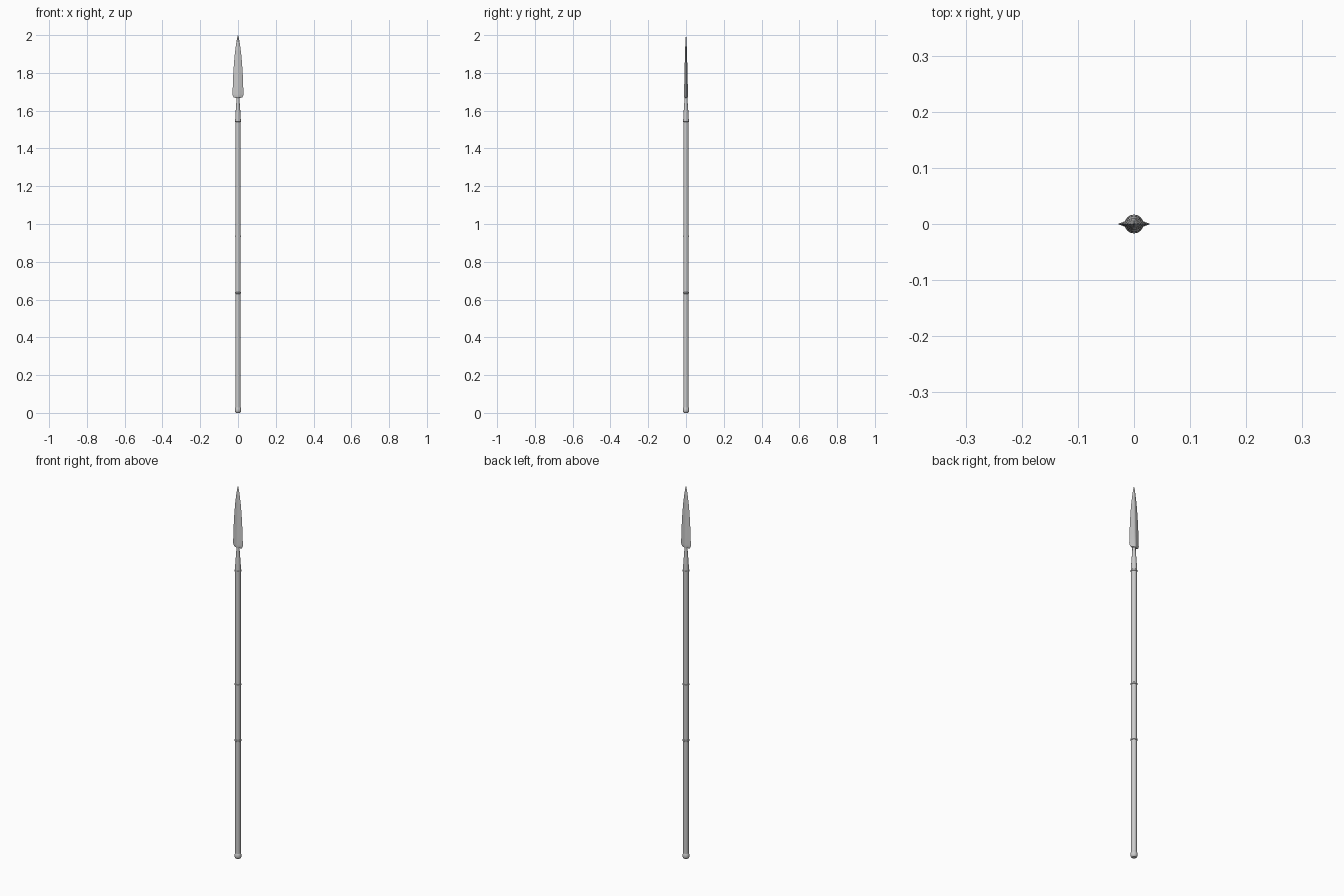
import bpy, bmesh, math

if "Cube" in bpy.data.objects:
    bpy.data.objects.remove(bpy.data.objects["Cube"])


def finish(name, bm, angle=35):
    bmesh.ops.recalc_face_normals(bm, faces=bm.faces)
    me = bpy.data.meshes.new(name)
    bm.to_mesh(me)
    bm.free()
    ob = bpy.data.objects.new(name, me)
    bpy.context.collection.objects.link(ob)
    bpy.ops.object.select_all(action='DESELECT')
    ob.select_set(True)
    bpy.context.view_layer.objects.active = ob
    bpy.ops.object.shade_smooth_by_angle(angle=math.radians(angle))
    return ob


def loft(name, rings, angle=35):
    """Skin a stack of closed point rings and cap both ends."""
    bm = bmesh.new()
    loops = [[bm.verts.new(p) for p in ring] for ring in rings]
    n = len(loops[0])
    for a, b in zip(loops, loops[1:]):
        for i in range(n):
            j = (i + 1) % n
            bm.faces.new((a[i], a[j], b[j], b[i]))
    bm.faces.new(loops[0][::-1])
    bm.faces.new(loops[-1])
    return finish(name, bm, angle)


def turned(name, profile, sides=16):
    """Round part from (radius, z) pairs."""
    return loft(name, [[(r * math.cos(2 * math.pi * i / sides),
                         r * math.sin(2 * math.pi * i / sides), z)
                        for i in range(sides)] for r, z in profile])


def blade_ring(w, t, z):
    """Flattened diamond section with a raised, rounded midrib."""
    quarter = [(w, 0), (w * 0.4, t * 0.6), (w * 0.17, t * 0.92)]
    right = quarter + [(0, t)]
    left = [(-x, y) for x, y in quarter[::-1]]
    top = right + left
    bottom = [(x, -y) for x, y in top[-2:0:-1]]
    return [(x, y, z) for x, y in top + bottom]


# Long wooden shaft
turned("shaft", [(0.0138, 0.02), (0.0138, 1.55)])

# Thin bands at the grip and below the socket
for label, z in (("lower_grip_band", 0.635), ("upper_grip_band", 0.935),
                 ("socket_band", 1.545)):
    turned(label, [(0.0135, z - 0.005), (0.0162, z - 0.003),
                   (0.0162, z + 0.003), (0.0135, z + 0.005)])

# Rounded butt cap
turned("butt_cap", [(0.010, 0.0), (0.0145, 0.004), (0.0168, 0.011),
                    (0.0168, 0.019), (0.0150, 0.027), (0.0135, 0.030)])

# Tapered socket running up into the blade
turned("socket", [(0.0150, 1.543), (0.0140, 1.57), (0.0115, 1.61),
                  (0.0088, 1.645), (0.0080, 1.67), (0.0080, 1.685)])

# Leaf-shaped blade: half width, half thickness, height
blade_profile = [(0.010, 0.008, 1.668), (0.022, 0.0100, 1.670),
                 (0.0275, 0.0110, 1.677), (0.0290, 0.0110, 1.688),
                 (0.0275, 0.0095, 1.73), (0.0252, 0.0082, 1.79),
                 (0.0215, 0.0068, 1.85), (0.0165, 0.0052, 1.905),
                 (0.0105, 0.0036, 1.95), (0.0050, 0.0020, 1.983),
                 (0.0006, 0.0004, 2.0)]
loft("blade", [blade_ring(*p) for p in blade_profile], 30)
